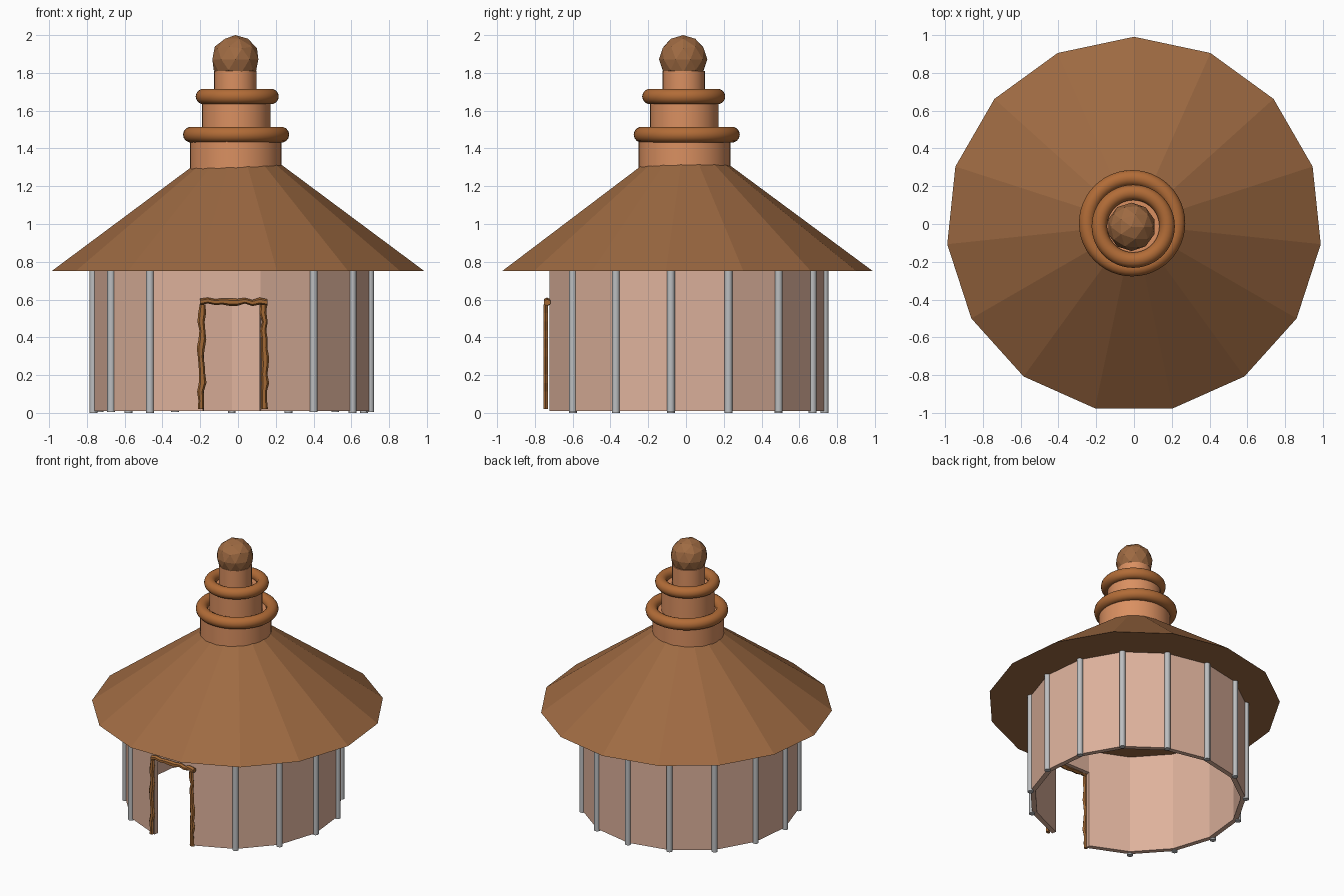
import bpy, bmesh, math, random
from mathutils import Vector

if "Cube" in bpy.data.objects:
    bpy.data.objects.remove(bpy.data.objects["Cube"])

random.seed(4)
SIDES = 15


def mat(name, r, g, b):
    m = bpy.data.materials.new(name)
    lin = [((c / 255 + 0.055) / 1.055) ** 2.4 for c in (r, g, b)]
    m.diffuse_color = (*lin, 1)
    m.use_nodes = True
    m.node_tree.nodes["Principled BSDF"].inputs["Base Color"].default_value = m.diffuse_color
    return m


THATCH = mat("thatch_brown", 158, 106, 66)
CLAY = mat("clay_pink", 222, 178, 156)
METAL = mat("post_grey", 188, 190, 192)
TERRA = mat("terracotta", 218, 144, 97)
RING = mat("ring_brown", 178, 108, 55)
WOOD = mat("wood_brown", 162, 104, 52)


def finish(name, m, smooth=False):
    o = bpy.context.object
    o.name = name
    o.data.materials.append(m)
    if smooth:
        bpy.ops.object.shade_smooth_by_angle(angle=math.radians(40))
    return o


def cyl(name, m, x, y, r, z0, z1, n=32, smooth=True):
    bpy.ops.mesh.primitive_cylinder_add(vertices=n, radius=r, depth=z1 - z0,
                                        location=(x, y, (z0 + z1) / 2))
    return finish(name, m, smooth)


def mesh_object(name, m, bm):
    bmesh.ops.recalc_face_normals(bm, faces=bm.faces)
    me = bpy.data.meshes.new(name)
    bm.to_mesh(me)
    bm.free()
    o = bpy.data.objects.new(name, me)
    bpy.context.collection.objects.link(o)
    me.materials.append(m)
    return o


# Roof: closed 15-sided cone with a corner towards the back
bpy.ops.mesh.primitive_cone_add(vertices=SIDES, radius1=0.993, radius2=0, depth=0.735,
                                location=(0, -0.003, 0.75 + 0.735 / 2))
finish("roof", THATCH)

# Wall: hollow 15-sided ring of panels, the front one open below the lintel
CX, CY, R, T = -0.033, -0.003, 0.737, 0.035
LEVELS = (0.01, 0.585, 0.75)


def corner(i, r):
    a = math.pi / 2 + i * math.tau / SIDES
    return CX + r * math.cos(a), CY + r * math.sin(a)


DOOR = 7   # panel between corners 7 and 8 faces -y
bm = bmesh.new()
grid = [[[bm.verts.new((*corner(i, r), z)) for z in LEVELS] for r in (R, R - T)]
        for i in range(SIDES)]
for i in range(SIDES):
    a, b = grid[i], grid[(i + 1) % SIDES]
    low = 1 if i == DOOR else 0
    for k in range(low, 2):
        for s in (0, 1):
            bm.faces.new((a[s][k], b[s][k], b[s][k + 1], a[s][k + 1]))
    for k in (low, 2):
        bm.faces.new((a[0][k], b[0][k], b[1][k], a[1][k]))
for c in (grid[DOOR], grid[DOOR + 1]):   # door jambs
    bm.faces.new((c[0][0], c[1][0], c[1][1], c[0][1]))
mesh_object("wall", CLAY, bm)

# Posts on every corner except beside the door
for i in range(SIDES):
    if i not in (DOOR, DOOR + 1):
        x, y = corner(i, R)
        cyl("wall_post", METAL, x, y, 0.021, 0.004 if i % 2 else 0.0, 0.755, 12)


# Door frame: rough wooden branches
def branch(name, p, q, side, depth, n=13, width=0.019):
    p, q, side, depth = map(Vector, (p, q, side, depth))
    bm = bmesh.new()
    rings = []
    for k in range(n):
        c = p.lerp(q, k / (n - 1)) + side * random.uniform(-0.007, 0.007)
        w = width * random.uniform(0.75, 1.15)
        rings.append([bm.verts.new(c + side * w * math.cos(t * math.tau / 6)
                                   + depth * math.sin(t * math.tau / 6))
                      for t in range(6)])
    for u, v in zip(rings, rings[1:]):
        for t in range(6):
            bm.faces.new((u[t], u[(t + 1) % 6], v[(t + 1) % 6], v[t]))
    bm.faces.new(rings[0])
    bm.faces.new(rings[-1])
    mesh_object(name, WOOD, bm)


for name, x in (("door_post_left", -0.193), ("door_post_right", 0.138)):
    branch(name, (x, -0.743, 0.02), (x, -0.743, 0.575), (1, 0, 0), (0, 0.013, 0))
branch("door_lintel", (-0.2, -0.735, 0.588), (0.155, -0.735, 0.588),
       (0, 0, 1), (0, 0.02, 0), 10)

# Stepped chimney-like tower
cyl("tower_lower", TERRA, -0.012, -0.008, 0.243, 1.25, 1.47)
cyl("tower_middle", TERRA, -0.01, -0.01, 0.181, 1.4, 1.66)
cyl("tower_upper", TERRA, -0.014, -0.012, 0.112, 1.6, 1.81)

# Rings round the tower
for name, x, y, z, major, minor in (("ring_lower", -0.01, 0.004, 1.473, 0.239, 0.042),
                                    ("ring_upper", -0.004, -0.012, 1.675, 0.179, 0.041)):
    bpy.ops.mesh.primitive_torus_add(location=(x, y, z), major_radius=major,
                                     minor_radius=minor, major_segments=48,
                                     minor_segments=14)
    finish(name, RING, True)

# Faceted ball finial
bpy.ops.mesh.primitive_ico_sphere_add(subdivisions=2, radius=0.128,
                                      location=(-0.014, -0.015, 1.872))
finish("finial_ball", THATCH)
